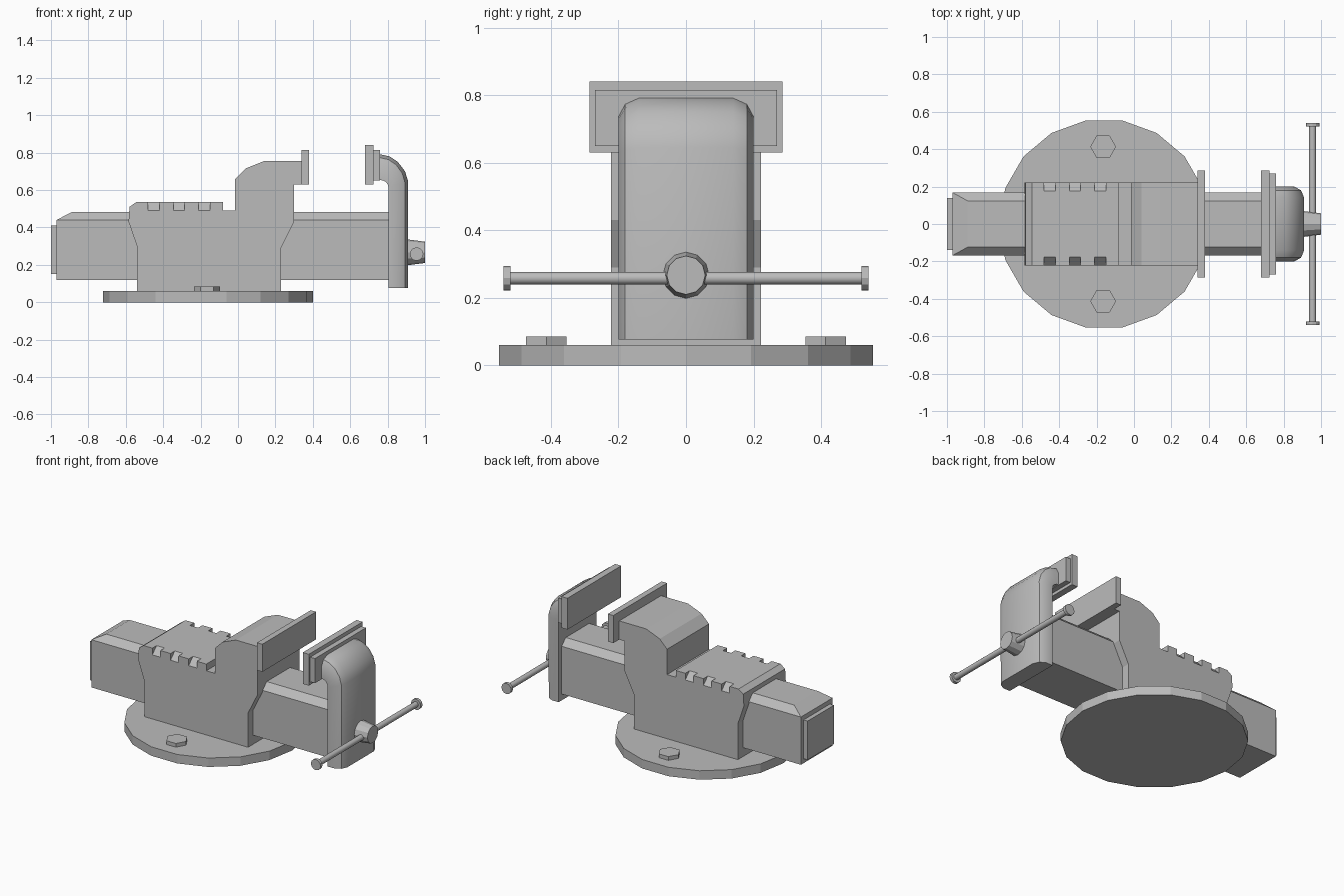
import bpy, bmesh, math
from mathutils import Matrix, Vector

cube = bpy.data.objects.get("Cube")
if cube:
    bpy.data.objects.remove(cube, do_unlink=True)

grey = bpy.data.materials.new("cast_grey")
grey.use_nodes = True
GREY = (0.5, 0.5, 0.5, 1)
grey.diffuse_color = GREY
grey.node_tree.nodes["Principled BSDF"].inputs["Base Color"].default_value = GREY


def finish(name, bm):
    bmesh.ops.recalc_face_normals(bm, faces=bm.faces)
    mesh = bpy.data.meshes.new(name)
    bm.to_mesh(mesh)
    bm.free()
    mesh.materials.append(grey)
    obj = bpy.data.objects.new(name, mesh)
    bpy.context.collection.objects.link(obj)
    return obj


def box(name, x, y, z):
    bm = bmesh.new()
    bmesh.ops.create_cube(bm, size=1)
    for v in bm.verts:
        v.co = [r[0] if c < 0 else r[1] for c, r in zip(v.co, (x, y, z))]
    return finish(name, bm)


def loft(name, rings):
    """Skin a closed solid through rings of equal point count."""
    bm = bmesh.new()
    loops = [[bm.verts.new(p) for p in ring] for ring in rings]
    n = len(loops[0])
    for a, b in zip(loops, loops[1:]):
        for i in range(n):
            j = (i + 1) % n
            bm.faces.new((a[i], a[j], b[j], b[i]))
    bm.faces.new(loops[0])
    bm.faces.new(loops[-1])
    return finish(name, bm)


def cylinder(name, centre, axis, length, r1, r2, sides):
    bm = bmesh.new()
    turn = Vector((0, 0, 1)).rotation_difference(Vector(axis)).to_matrix().to_4x4()
    bmesh.ops.create_cone(bm, cap_ends=True, segments=sides, radius1=r1, radius2=r2,
                          depth=length, matrix=Matrix.Translation(centre) @ turn)
    # Put a corner of the outline on the x axis when it is upright
    if axis[2]:
        top = max(bm.verts, key=lambda v: v.co.x).co - Vector(centre)
        bmesh.ops.rotate(bm, verts=bm.verts, cent=centre,
                         matrix=Matrix.Rotation(-math.atan2(top.y, top.x), 3, 'Z'))
    return finish(name, bm)


def smooth(obj, degrees):
    bpy.ops.object.select_all(action='DESELECT')
    obj.select_set(True)
    bpy.context.view_layer.objects.active = obj
    bpy.ops.object.shade_smooth_by_angle(angle=math.radians(degrees))


# Round base with two hex bolts
cylinder("base_plate", (-0.16, 0, 0.03), (0, 0, 1), 0.06, 0.562, 0.562, 18)
for side, label in ((-1, "front"), (1, "back")):
    cylinder(label + "_bolt", (-0.165, side * 0.413, 0.07), (0, 0, 1), 0.03, 0.069, 0.069, 6)

# Fixed body with its raised jaw
outline = [(-0.54, 0.06), (-0.54, 0.30), (-0.585, 0.43), (-0.58, 0.51), (-0.545, 0.535),
           (-0.08, 0.535), (-0.08, 0.49), (-0.015, 0.49), (-0.015, 0.66), (0.04, 0.715),
           (0.14, 0.755), (0.34, 0.755), (0.34, 0.63), (0.30, 0.63), (0.30, 0.43),
           (0.23, 0.29), (0.23, 0.06)]
body = loft("fixed_body", [[(x, y, z) for x, z in outline] for y in (-0.222, 0.222)])

# Slanted notches along both top edges of the body
for side in (-1, 1):
    for x in (-0.45, -0.315, -0.18):
        wedge = [(0.176, 0.536), (0.224, 0.488), (0.26, 0.488), (0.26, 0.57), (0.176, 0.57)]
        cutter = loft("notch_cutter", [[(x + dx, side * y, z) for y, z in wedge]
                                       for dx in (-0.03, 0.03)])
        cutter.hide_render = True
        cut = body.modifiers.new("notch", 'BOOLEAN')
        cut.operation, cut.solver, cut.object = 'DIFFERENCE', 'EXACT', cutter
        bpy.context.view_layer.objects.active = body
        bpy.ops.object.modifier_apply(modifier=cut.name)
        bpy.data.objects.remove(cutter, do_unlink=True)


# Sliding bar with chamfered top, sloping down at its tail
def bar_ring(x, top):
    return [(x, -0.168, 0.12), (x, -0.168, 0.44), (x, -0.124, top),
            (x, 0.124, top), (x, 0.168, 0.44), (x, 0.168, 0.12)]


loft("sliding_bar", [bar_ring(-0.89, 0.482), bar_ring(0.83, 0.482)])
bm = bmesh.new()
tail = [bm.verts.new(p) for p in (
    (-0.97, -0.168, 0.12), (-0.97, -0.168, 0.44), (-0.97, 0.168, 0.44), (-0.97, 0.168, 0.12))]
neck = [bm.verts.new(p) for p in bar_ring(-0.89, 0.482)]
for face in (tail, neck, (tail[0], tail[1], neck[1], neck[0]), (tail[1], neck[2], neck[1]),
             (tail[1], tail[2], neck[3], neck[2]), (tail[2], neck[4], neck[3]),
             (tail[2], tail[3], neck[5], neck[4]), (tail[3], tail[0], neck[0], neck[5])):
    bm.faces.new(face)
finish("bar_tail", bm)
box("tail_plate", (-1.0, -0.97), (-0.14, 0.14), (0.15, 0.41))

# Jaw plates
box("fixed_jaw_plate", (0.34, 0.38), (-0.285, 0.285), (0.63, 0.815))
box("moving_jaw_plate", (0.68, 0.725), (-0.285, 0.285), (0.63, 0.84))
box("moving_jaw_backing", (0.725, 0.76), (-0.27, 0.27), (0.65, 0.815))

# Curved moving arm: outer and inner points along the sweep
outer = [(0.91, 0.077), (0.91, 0.645), (0.893, 0.70), (0.855, 0.75), (0.81, 0.78), (0.755, 0.792)]
inner = [(0.805, 0.077), (0.805, 0.61), (0.801, 0.63), (0.79, 0.643), (0.775, 0.651), (0.755, 0.655)]
half = [(0, 0.14), (0.018, 0.18), (0.055, 0.2)]
rings = []
for o, i in zip(outer, inner):
    o, i = Vector(o), Vector(i)
    inward = (i - o).normalized()
    side = [(o + inward * d, y) for d, y in half] + [(i, 0.2)]
    section = side + [(p, -y) for p, y in reversed(side)]
    rings.append([(p.x, y, p.y) for p, y in section])
smooth(loft("moving_arm", rings), 30)

# Screw hub and sliding handle
smooth(cylinder("screw_hub", (0.953, 0, 0.267), (1, 0, 0), 0.094, 0.069, 0.057, 12), 25)
smooth(cylinder("handle_rod", (0.955, 0, 0.258), (0, 1, 0), 1.05, 0.019, 0.019, 12), 40)
for side, label in ((-1, "front"), (1, "back")):
    cylinder(label + "_handle_cap", (0.955, side * 0.53, 0.258), (0, 1, 0), 0.02, 0.036, 0.036, 12)
